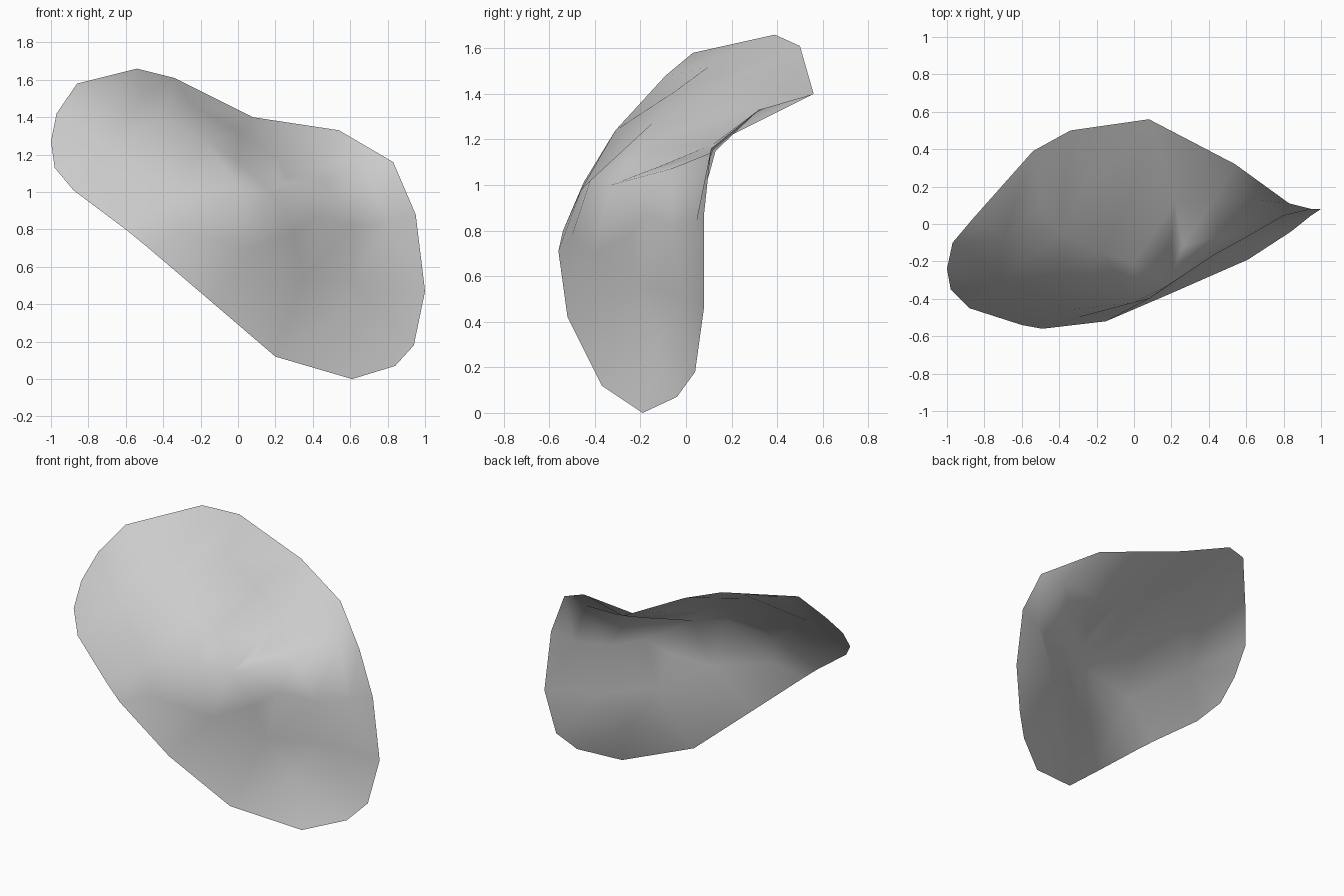
import bpy
import bmesh
from mathutils import Vector
from mathutils.geometry import delaunay_2d_cdt

default_cube = bpy.data.objects.get("Cube")
if default_cube:
    bpy.data.objects.remove(default_cube, do_unlink=True)


def make_material(name, colour):
    material = bpy.data.materials.new(name)
    material.use_nodes = True
    material.diffuse_color = colour
    shader = material.node_tree.nodes["Principled BSDF"]
    shader.inputs["Base Color"].default_value = colour
    return material


def chain(start, count, closed=False):
    """Edges joining a run of consecutive points."""
    edges = [(start + i, start + i + 1) for i in range(count - 1)]
    if closed:
        edges.append((start + count - 1, start))
    return edges


def build_sheet(name, rim, creases, hollows, material):
    """Span a thin curved skin inside a rim, folded along crease lines."""
    points = list(rim)
    edges = chain(0, len(rim), closed=True)
    for crease in creases:
        edges += chain(len(points), len(crease))
        points += crease
    points += hollows

    # Triangulate across the front plane, then restore each point's depth
    flat = [Vector((x, z)) for x, y, z in points]
    verts, _, faces, sources, _, _ = delaunay_2d_cdt(flat, edges, [], 1, 1e-5)
    bm = bmesh.new()
    skin = []
    for vert, source in zip(verts, sources):
        depth = points[source[0]][1] if source else 0
        skin.append(bm.verts.new((vert.x, depth, vert.y)))
    for face in faces:
        bm.faces.new([skin[i] for i in face])

    # Turn every face outwards to the front
    for face in bm.faces:
        face.normal_update()
        if face.normal.y > 0:
            face.normal_flip()
        face.smooth = True

    mesh = bpy.data.meshes.new(name)
    bm.to_mesh(mesh)
    bm.free()
    mesh.materials.append(material)
    sheet = bpy.data.objects.new(name, mesh)
    bpy.context.collection.objects.link(sheet)
    return sheet


# Oval rim, running from the upper back edge around the left side
rim = [
    (-.54, .39, 1.66), (-.34, .5, 1.61), (.08, .56, 1.4), (.54, .32, 1.33),
    (.83, .11, 1.16), (.95, .08, .88), (1, .08, .47), (.94, .04, .18),
    (.84, -.04, .07), (.61, -.19, 0), (.2, -.37, .12), (-.15, -.52, .42),
    (-.49, -.56, .71), (-.6, -.54, .8), (-.88, -.45, 1.01),
    (-.98, -.35, 1.13), (-1, -.24, 1.27), (-.97, -.1, 1.42), (-.86, .03, 1.58),
]

# Fold between the sloping upper panel and the upright lower panel
fold = [(-.35, -.46, .98), (0, -.42, 1.02), (.18, -.33, 1),
        (.45, -.07, 1.07), (.66, .13, 1.15)]

# Soft ridge running down the upper panel, and the shelf behind it
ridge = [(-.5, .1, 1.52), (-.39, -.05, 1.41), (-.17, -.15, 1.27), (0, -.21, 1.16)]
shelf = [(-.25, .22, 1.47), (0, .2, 1.32), (.22, .12, 1.18), (.43, .13, 1.15)]

# Gentle bulges of the upper panel
upper_bulge = [(-.7, -.09, 1.48), (-.7, -.31, 1.24), (-.4, -.25, 1.23),
               (.26, -.12, 1.08)]

# Lip below the fold, then the rib and hollow of the lower panel
lip = [(.3, -.25, .78), (.42, -.17, .87), (.62, -.06, .82), (.8, .045, .84)]
lower_hollow = [(-.3, -.5, .78), (.08, -.4, .7), (.35, -.2, .55),
                (.62, -.01, .52), (.5, -.12, .3)]

grey = make_material("plain grey", (.6, .6, .6, 1))
build_sheet("curved_shell", rim, [fold, ridge, shelf, lip],
            upper_bulge + lower_hollow, grey)
